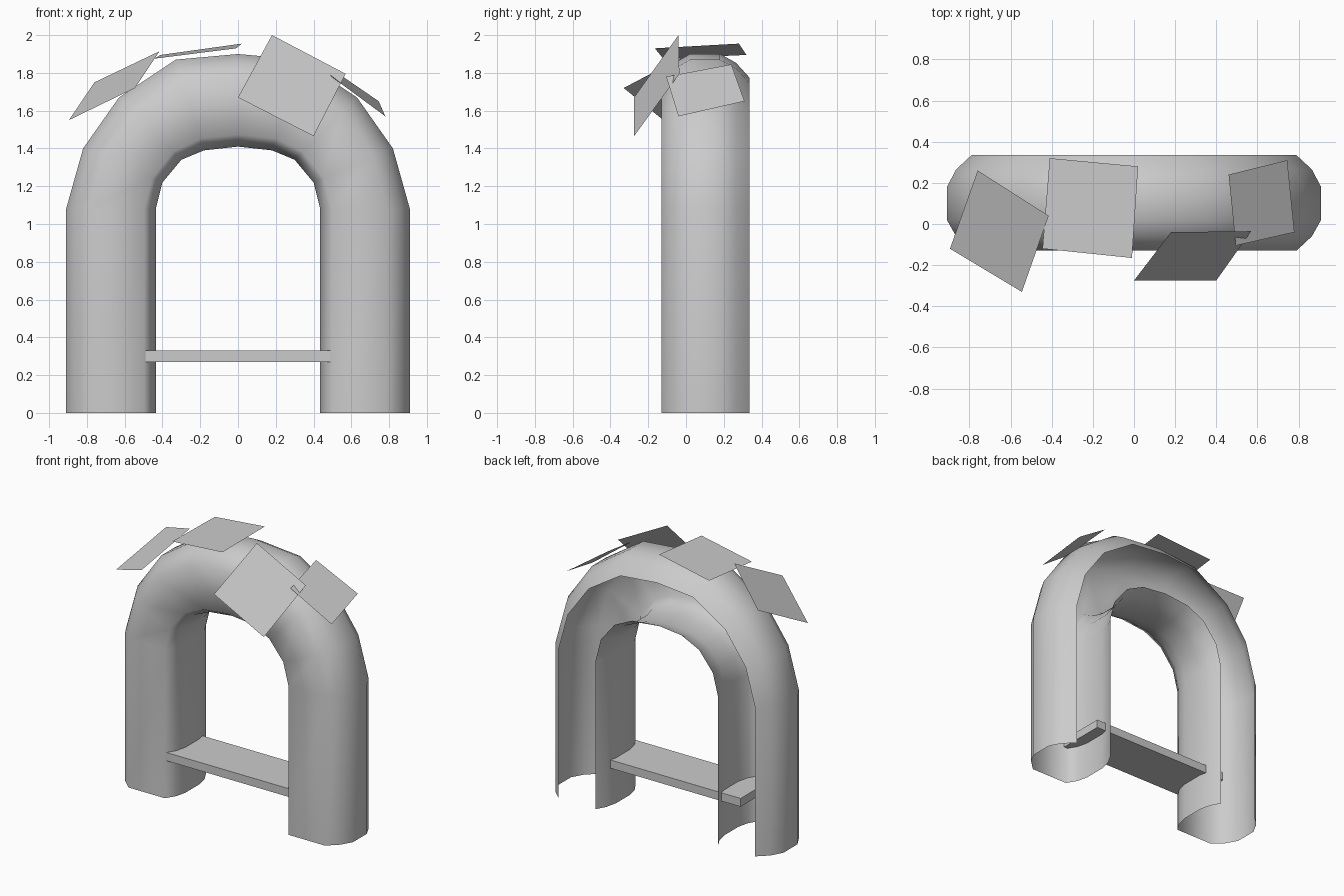
import bpy, bmesh

if "Cube" in bpy.data.objects:
    bpy.data.objects.remove(bpy.data.objects["Cube"])


def make_object(name, verts, faces, smooth=False):
    mesh = bpy.data.meshes.new(name)
    bm = bmesh.new()
    vs = [bm.verts.new(v) for v in verts]
    for f in faces:
        bm.faces.new([vs[i] for i in f])
    bmesh.ops.recalc_face_normals(bm, faces=bm.faces)
    bm.to_mesh(mesh)
    bm.free()
    obj = bpy.data.objects.new(name, mesh)
    bpy.context.collection.objects.link(obj)
    if smooth:
        for p in mesh.polygons:
            p.use_smooth = True
    return obj


# Arch shell: section swept between the inner and outer outlines, open at the back
outer = [(0.91, 0), (0.91, 1.08), (0.82, 1.40), (0.63, 1.67), (0.33, 1.87), (0, 1.90)]
inner = [(0.435, 0), (0.435, 1.08), (0.40, 1.22), (0.30, 1.34), (0.18, 1.39), (0, 1.41)]
rings = list(zip(inner, outer))
rings += [((-i[0], i[1]), (-o[0], o[1])) for i, o in reversed(rings[:-1])]
# (fraction from inner to outer outline, y)
section = [(0.12, 0.335), (0.04, 0.265), (0, 0.18), (0, 0.02), (0.04, -0.06), (0.13, -0.13),
           (0.747, -0.13), (0.905, -0.06), (1, 0.02), (1, 0.18), (0.905, 0.265), (0.747, 0.335)]
n = len(section)
verts = [(i[0] + t * (o[0] - i[0]), y, i[1] + t * (o[1] - i[1]))
         for i, o in rings for t, y in section]
faces = [(r * n + k, r * n + k + 1, (r + 1) * n + k + 1, (r + 1) * n + k)
         for r in range(len(rings) - 1) for k in range(n - 1)]
arch = make_object("arch_shell", verts, faces, smooth=True)
# face the shell outwards (front faces towards -y)
front = min(arch.data.polygons, key=lambda p: p.center.y)
if front.normal.y > 0:
    arch.data.flip_normals()

# Cross board between the legs
bpy.ops.mesh.primitive_cube_add(size=1, location=(-0.04, 0.055, 0.30))
board = bpy.context.object
board.name = "cross_board"
board.scale = (1.12, 0.35, 0.06)

# Loose flat cards lying on the top of the arch
cards = {
    "card_left": [(-0.76, 0.26, 1.75), (-0.895, -0.12, 1.55),
                  (-0.545, -0.33, 1.72), (-0.415, 0.04, 1.915)],
    "card_top": [(-0.41, 0.32, 1.895), (-0.445, -0.12, 1.875),
                 (-0.01, -0.165, 1.93), (0.02, 0.28, 1.955)],
    "card_front": [(0.18, -0.04, 2.0), (0.0, -0.275, 1.67),
                   (0.40, -0.275, 1.465), (0.57, -0.035, 1.795)],
    "card_right": [(0.46, 0.24, 1.845), (0.495, -0.105, 1.78),
                   (0.78, -0.04, 1.57), (0.745, 0.31, 1.65)],
}
for name, corners in cards.items():
    card = make_object(name, corners, [(0, 1, 2, 3)])
    if card.data.polygons[0].normal.z < 0:
        card.data.flip_normals()
